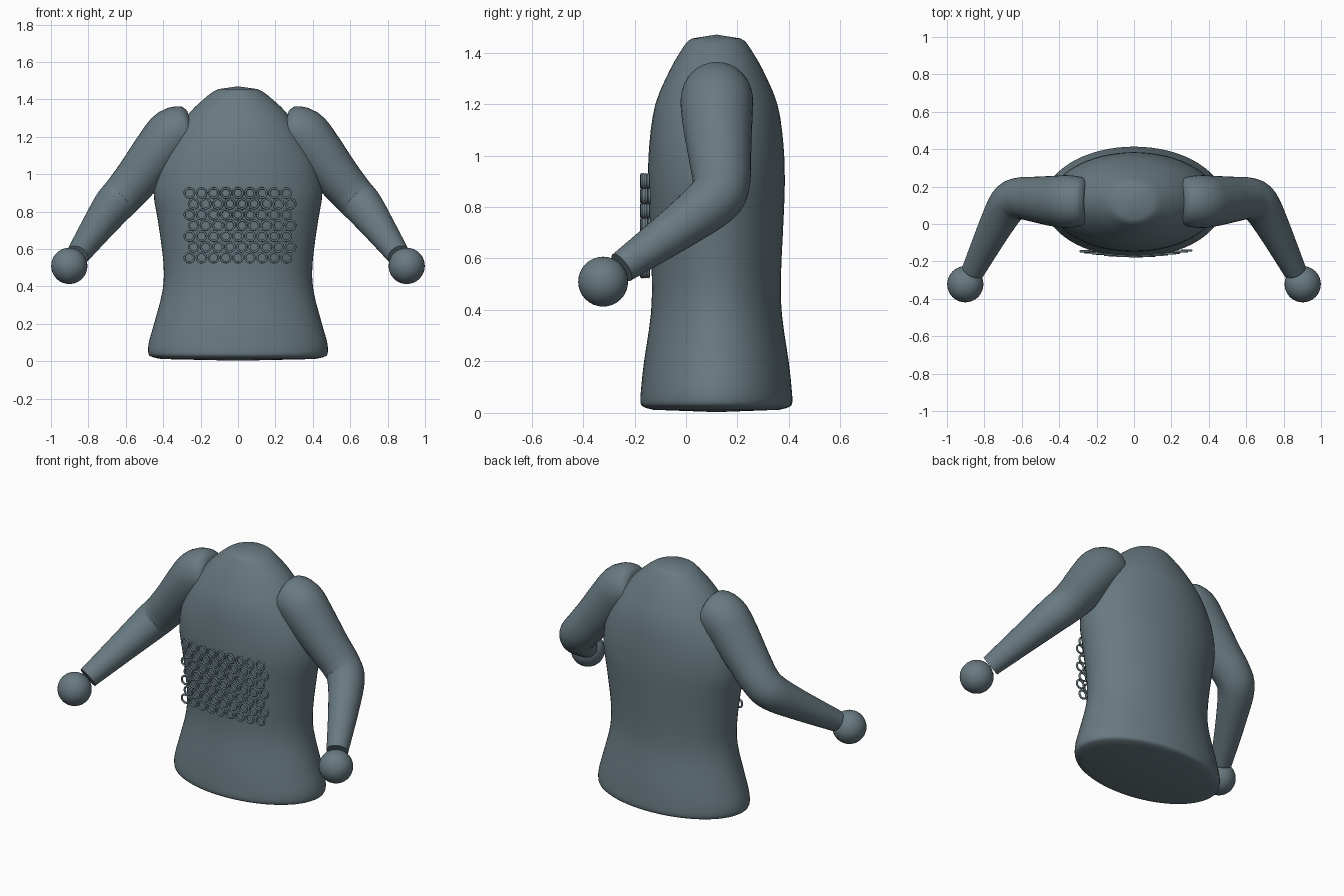
import bpy, bmesh, math
from mathutils import Vector

if "Cube" in bpy.data.objects:
    bpy.data.objects.remove(bpy.data.objects["Cube"])

mat = bpy.data.materials.new("slate grey")
mat.diffuse_color = (0.14, 0.195, 0.22, 1)
mat.use_nodes = True
mat.node_tree.nodes["Principled BSDF"].inputs["Base Color"].default_value = mat.diffuse_color


def finish(bm, name, angle=40):
    bmesh.ops.recalc_face_normals(bm, faces=bm.faces)
    me = bpy.data.meshes.new(name)
    bm.to_mesh(me)
    bm.free()
    me.materials.append(mat)
    ob = bpy.data.objects.new(name, me)
    bpy.context.collection.objects.link(ob)
    bpy.context.view_layer.objects.active = ob
    ob.select_set(True)
    bpy.ops.object.shade_smooth_by_angle(angle=math.radians(angle))
    ob.select_set(False)
    return ob


def bridge(bm, rings, close_loop=False):
    pairs = list(zip(rings, rings[1:]))
    if close_loop:
        pairs.append((rings[-1], rings[0]))
    for a, b in pairs:
        for i in range(len(a)):
            j = (i + 1) % len(a)
            bm.faces.new((a[i], a[j], b[j], b[i]))


def cap(bm, ring, point):
    tip = bm.verts.new(point)
    for i in range(len(ring)):
        bm.faces.new((ring[i], ring[(i + 1) % len(ring)], tip))


def smooth_path(pts, steps):
    """Catmull-Rom samples through tuples of any length."""
    pts = [Vector(p) for p in pts]
    ext = [2 * pts[0] - pts[1]] + pts + [2 * pts[-1] - pts[-2]]
    out = []
    for k in range(1, len(ext) - 2):
        a, b, c, d = ext[k - 1:k + 3]
        for s in range(steps):
            t = s / steps
            out.append(0.5 * (2 * b + (c - a) * t + (2 * a - 5 * b + 4 * c - d) * t * t
                              + (3 * b - a - 3 * c + d) * t ** 3))
    return out + [pts[-1]]


# Torso: elliptical sections given as height, half width, half depth
sections = [(0.012, 0.41, 0.245), (0.022, 0.455, 0.28), (0.04, 0.479, 0.295),
            (0.10, 0.477, 0.292), (0.2, 0.449, 0.281), (0.38, 0.403, 0.255),
            (0.53, 0.399, 0.251), (0.75, 0.428, 0.261), (0.9, 0.451, 0.266),
            (1.05, 0.428, 0.26), (1.2, 0.355, 0.237), (1.33, 0.258, 0.182),
            (1.40, 0.185, 0.142), (1.44, 0.135, 0.115), (1.455, 0.105, 0.094)]
bm = bmesh.new()
rings = []
for z, rx, ry in smooth_path(sections, 3):
    rings.append([bm.verts.new((rx * math.cos(a), 0.118 + ry * math.sin(a), z))
                  for a in (2 * math.pi * i / 64 for i in range(64))])
bridge(bm, rings)
cap(bm, rings[0], (0, 0.118, 0.003))
cap(bm, rings[-1], (0, 0.118, 1.47))
finish(bm, "torso")

# Arms: tapered bent tubes given as x, y, z, radius, with ball hands
arm = [(0.25, 0.12, 1.24, 0.098), (0.272, 0.12, 1.235, 0.127), (0.345, 0.12, 1.215, 0.141),
       (0.42, 0.122, 1.13, 0.136), (0.53, 0.132, 0.99, 0.121), (0.615, 0.137, 0.89, 0.111),
       (0.672, 0.105, 0.826, 0.106), (0.75, -0.03, 0.72, 0.088), (0.86, -0.25, 0.565, 0.062)]
for side, label in ((1, "left"), (-1, "right")):
    bm = bmesh.new()
    path = smooth_path(arm, 4)
    rings = []
    for k, p in enumerate(path):
        c = p.to_3d()
        t = (path[min(k + 1, len(path) - 1)].to_3d() - path[max(k - 1, 0)].to_3d()).normalized()
        u = (Vector((0, 1, 0)) - t * t.y).normalized()
        v = t.cross(u)
        ring = []
        for i in range(32):
            a = 2 * math.pi * i / 32
            q = c + p[3] * (u * math.cos(a) + v * math.sin(a))
            ring.append(bm.verts.new((side * q.x, q.y, q.z)))
        rings.append(ring)
    bridge(bm, rings)
    for ring, p in ((rings[0], path[0]), (rings[-1], path[-1])):
        cap(bm, ring, (side * p[0], p[1], p[2]))
    finish(bm, label + "_arm", 50)

    bm = bmesh.new()
    bmesh.ops.create_uvsphere(bm, u_segments=32, v_segments=16, radius=0.097)
    hand = finish(bm, label + "_hand")
    hand.location = (side * 0.902, -0.322, 0.51)

# Chest mail: staggered rows of small upright rings
bm = bmesh.new()
R, r = 0.0255, 0.006
for row in range(7):
    for col in range(9):
        x = -0.26 + 0.0648 * col + (0.0225 if row % 2 else 0)
        y = -0.172 + 0.032 * (x / 0.29) ** 2
        z = 0.9 - 0.0576 * row
        rings = []
        for i in range(20):
            a = 2 * math.pi * i / 20
            ring = []
            for j in range(8):
                b = 2 * math.pi * j / 8
                d = R + r * math.cos(b)
                ring.append(bm.verts.new((x + d * math.cos(a), y + r * math.sin(b),
                                          z + d * math.sin(a))))
            rings.append(ring)
        bridge(bm, rings, True)
finish(bm, "mail_rings", 60)
